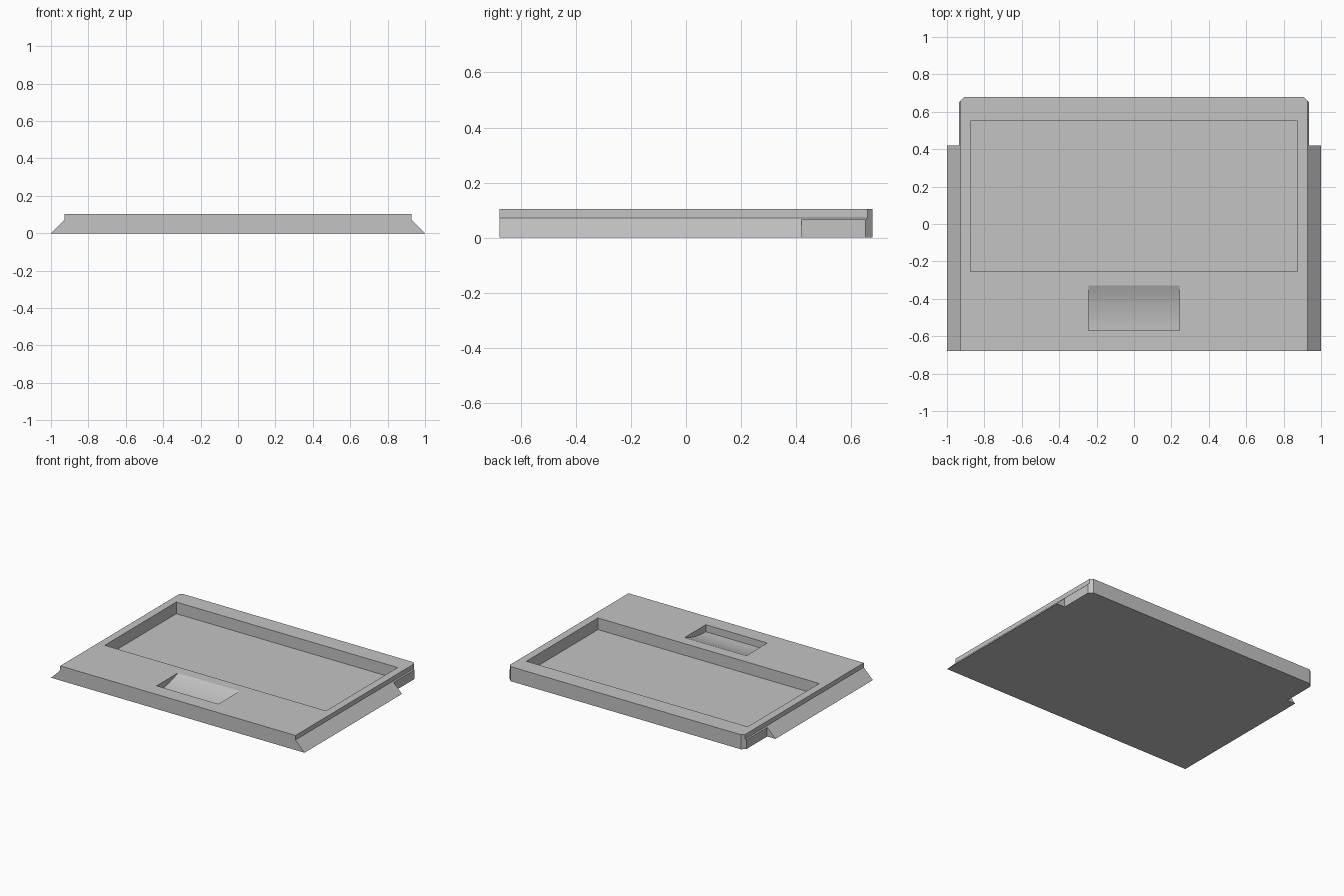
import bpy
import bmesh
import math
from mathutils import Vector

default = bpy.data.objects.get("Cube")
if default:
    bpy.data.objects.remove(default, do_unlink=True)

LENGTH, HEIGHT = 0.678, 0.104          # half length and full height of the lid

grey = bpy.data.materials.new("light grey plastic")
grey.use_nodes = True
colour = (0.55, 0.55, 0.55, 1)
grey.diffuse_color = colour
grey.node_tree.nodes["Principled BSDF"].inputs["Base Color"].default_value = colour


def prism(name, points, direction):
    """Extrude a closed 3D polygon along a direction."""
    bm = bmesh.new()
    face = bm.faces.new([bm.verts.new(p) for p in points])
    grown = bmesh.ops.extrude_face_region(bm, geom=[face], use_keep_orig=True)
    moved = [g for g in grown["geom"] if isinstance(g, bmesh.types.BMVert)]
    bmesh.ops.translate(bm, verts=moved, vec=Vector(direction))
    bmesh.ops.recalc_face_normals(bm, faces=bm.faces)
    mesh = bpy.data.meshes.new(name)
    bm.to_mesh(mesh)
    bm.free()
    mesh.materials.append(grey)
    obj = bpy.data.objects.new(name, mesh)
    bpy.context.collection.objects.link(obj)
    return obj


def mirrored(half):
    """Close a right-hand outline with its mirror image across x = 0."""
    return half + [(-x, v) for x, v in reversed(half)]


def cut(target, cutter, operation="DIFFERENCE"):
    """Apply a boolean and discard the cutter."""
    cutter.hide_render = True
    mod = target.modifiers.new("cut", "BOOLEAN")
    mod.operation = operation
    mod.solver = "EXACT"
    mod.object = cutter
    bpy.context.view_layer.objects.active = target
    bpy.ops.object.modifier_apply(modifier=mod.name)
    bpy.data.objects.remove(cutter, do_unlink=True)


# Sliding lid: cross-section with sloped side rails, run front to back
section = mirrored([(1, 0), (0.928, 0.072), (0.928, HEIGHT)])
lid = prism("sliding_lid", [(x, -LENGTH, z) for x, z in section], (0, 2 * LENGTH, 0))

# Plan outline: rails stop short of the back, back corners are chamfered
plan = mirrored([(1.1, -1), (1.1, 0.42), (0.935, 0.42), (0.935, 0.652),
                 (0.905, 0.682), (0.905, 1)])
plan = [(x, min(y, LENGTH + 0.004)) for x, y in plan if y < 1]
cut(lid, prism("plan_outline", [(x, y, -0.1) for x, y in plan], (0, 0, 0.4)), "INTERSECT")

# Large rectangular recess
recess = mirrored([(0.873, -0.255), (0.873, 0.552)])
cut(lid, prism("recess_cutter", [(x, y, 0.021) for x, y in recess], (0, 0, 0.2)))

# Finger scoop: deep at its front wall, curving up to the surface behind
front, run, depth = -0.57, 0.24, 0.05
sweep = 2 * math.atan(depth / run)
radius = run / math.sin(sweep)
angles = [sweep * i / 12 for i in range(14)]
arc = [(front + radius * math.sin(a), HEIGHT - depth + radius * (1 - math.cos(a)))
       for a in angles]
profile = arc + [(arc[-1][0], 0.2), (front, 0.2)]
cut(lid, prism("scoop_cutter", [(-0.243, y, z) for y, z in profile], (0.486, 0, 0)))

# Smooth only the scoop curve
bpy.ops.object.select_all(action="DESELECT")
lid.select_set(True)
bpy.context.view_layer.objects.active = lid
bpy.ops.object.shade_smooth_by_angle(angle=math.radians(12))
